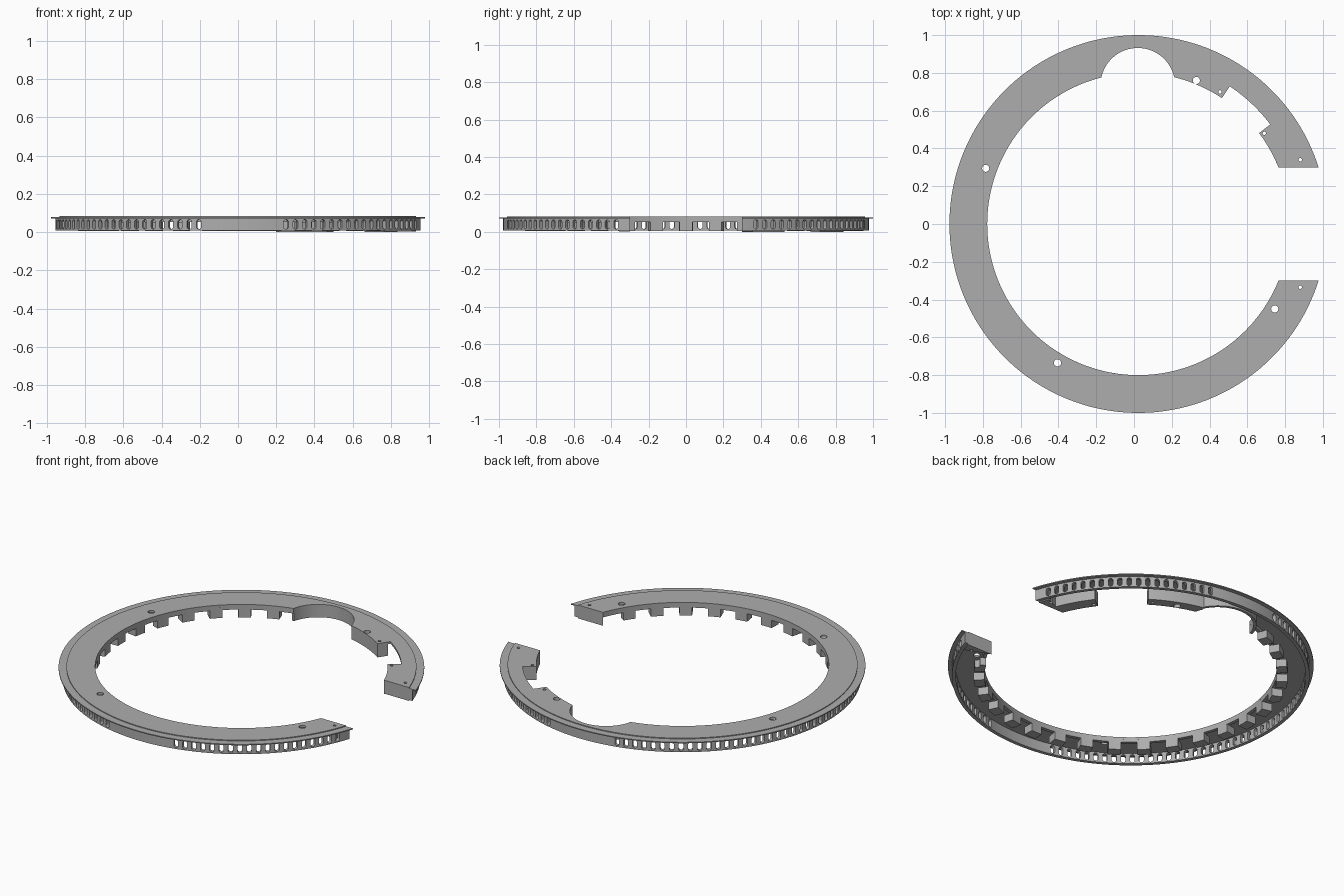
import bpy, bmesh, math
from math import sin, cos, radians, pi

CX = 0.023          # ring centre on x
TOP, DECK = 0.083, 0.07

if "Cube" in bpy.data.objects:
    bpy.data.objects.remove(bpy.data.objects["Cube"], do_unlink=True)

grey = bpy.data.materials.new("plain_grey")
grey.use_nodes = True
grey.diffuse_color = (0.42, 0.42, 0.42, 1)
grey.node_tree.nodes["Principled BSDF"].inputs["Base Color"].default_value = (0.42, 0.42, 0.42, 1)


def add_sector(bm, r0, r1, a0, a1, z0, z1, cx=CX, cy=0.0):
    """Curved bar between two radii, two angles and two heights."""
    n = max(2, math.ceil((a1 - a0) / 1.5))
    closed = a1 - a0 >= 360
    rings = []
    for i in range(n if closed else n + 1):
        a = radians(a0 + (a1 - a0) * i / n)
        rings.append([bm.verts.new((cx + r * cos(a), cy + r * sin(a), z))
                      for r, z in ((r0, z0), (r1, z0), (r1, z1), (r0, z1))])
    for i in range(n):
        p, q = rings[i], rings[(i + 1) % len(rings)]
        for k in range(4):
            j = (k + 1) % 4
            bm.faces.new((p[k], p[j], q[j], q[k]))
    if not closed:
        bm.faces.new(rings[0])
        bm.faces.new(rings[-1][::-1])


def add_prism(bm, low, high):
    """Solid between two matching outlines."""
    a = [bm.verts.new(p) for p in low]
    b = [bm.verts.new(p) for p in high]
    bm.faces.new(a)
    bm.faces.new(b[::-1])
    for i in range(len(a)):
        j = (i + 1) % len(a)
        bm.faces.new((a[i], a[j], b[j], b[i]))


def add_hole(bm, x, y, r, n):
    pts = [(x + r * cos(2 * pi * i / n), y + r * sin(2 * pi * i / n)) for i in range(n)]
    add_prism(bm, [(*p, -0.1) for p in pts], [(*p, 0.2) for p in pts])


def finish(bm, name):
    bmesh.ops.recalc_face_normals(bm, faces=bm.faces)
    me = bpy.data.meshes.new(name)
    bm.to_mesh(me)
    bm.free()
    me.materials.append(grey)
    ob = bpy.data.objects.new(name, me)
    bpy.context.collection.objects.link(ob)
    return ob


def sectors(name, *bars):
    bm = bmesh.new()
    for bar in bars:
        add_sector(bm, *bar)
    return finish(bm, name)


def cut(ob, cutter):
    mod = ob.modifiers.new("cut", 'BOOLEAN')
    mod.operation, mod.solver, mod.object = 'DIFFERENCE', 'EXACT', cutter
    bpy.context.view_layer.objects.active = ob
    bpy.ops.object.modifier_apply(modifier=mod.name)


# Cutter for the open gap, the round bay and the screw holes
bm = bmesh.new()
gap = [(0.3, -0.3), (1.3, -0.3), (1.3, 0.3), (0.3, 0.3)]
add_prism(bm, [(*p, -0.1) for p in gap], [(*p, 0.2) for p in gap])
add_hole(bm, 0.02, 0.735, 0.197, 72)
for x, y in ((-0.785, 0.295), (-0.405, -0.735), (0.745, -0.45), (0.33, 0.76)):
    add_hole(bm, x, y, 0.019, 20)
for x, y in ((0.455, 0.70), (0.69, 0.48), (0.88, 0.34), (0.88, -0.335)):
    add_hole(bm, x, y, 0.009, 12)
main_cutter = finish(bm, "main_cutter")

# Cutter for the notch in the inner edge
notch_cutter = sectors("notch_cutter", (0.7, 0.875, 37, 56.4, -0.1, 0.2))

# Cutter for the vent slots, skipping the solid panels and ends
bm = bmesh.new()
for i in range(120):
    deg = i * 3 + 1.5
    if min(deg, 360 - deg) < 22 or abs(deg - 90) < 13 or abs(deg - 270) < 13:
        continue
    a = radians(deg)
    outline = []
    for k in range(12):
        t = 2 * pi * (k + 0.5) / 12
        outline.append((0.013 * cos(t), 0.04 + 0.013 * sin(t) + math.copysign(0.012, sin(t))))
    add_prism(bm, *[[(CX + r * cos(a) - u * sin(a), r * sin(a) + u * cos(a), z)
                     for u, z in outline] for r in (0.94, 1.0)])
slot_cutter = finish(bm, "slot_cutter")

# Main parts of the ring
deck = sectors("top_plate", (0.80, 0.957, 0, 360, DECK, TOP))
flange = sectors("outer_flange", (0.957, 1.0, 0, 360, 0.072, 0.078))
wall = sectors("slotted_wall", (0.957, 0.978, 0, 360, 0.008, 0.072))
lip = sectors("inner_lip", (0.80, 0.82, 103, 345, 0.052, DECK))

# Teeth hanging below the inner edge
teeth = sectors("inner_teeth", *[
    (0.80, 0.86, c - 2.5, c + 2.5, 0.005, 0.052)
    for c in (180 + 11.25 * k for k in range(-6, 14))])

# Solid ribs closing both ends, and blocks under the tabs
ribs = sectors("end_ribs", (0.80, 0.957, 14, 22, 0.002, DECK),
               (0.80, 0.957, 338, 346, 0.002, DECK))
tabs = sectors("tab_blocks", (0.80, 0.875, 22, 37, 0.0, DECK),
               (0.80, 0.86, 56.4, 78, 0.0, DECK))

# Curved wall around the round bay
bay = sectors("bay_wall", (0.197, 0.213, 13, 167, 0.005, DECK, 0.02, 0.735))

for part in (deck, flange, wall, lip, teeth, ribs, tabs):
    cut(part, main_cutter)
cut(deck, notch_cutter)
cut(wall, slot_cutter)
for cutter in (main_cutter, notch_cutter, slot_cutter):
    bpy.data.objects.remove(cutter, do_unlink=True)

# Smooth the curved faces, keep the edges crisp
for part in (deck, flange, wall, lip, teeth, ribs, tabs, bay):
    bpy.ops.object.select_all(action='DESELECT')
    part.select_set(True)
    bpy.context.view_layer.objects.active = part
    bpy.ops.object.shade_smooth_by_angle(angle=radians(25))
